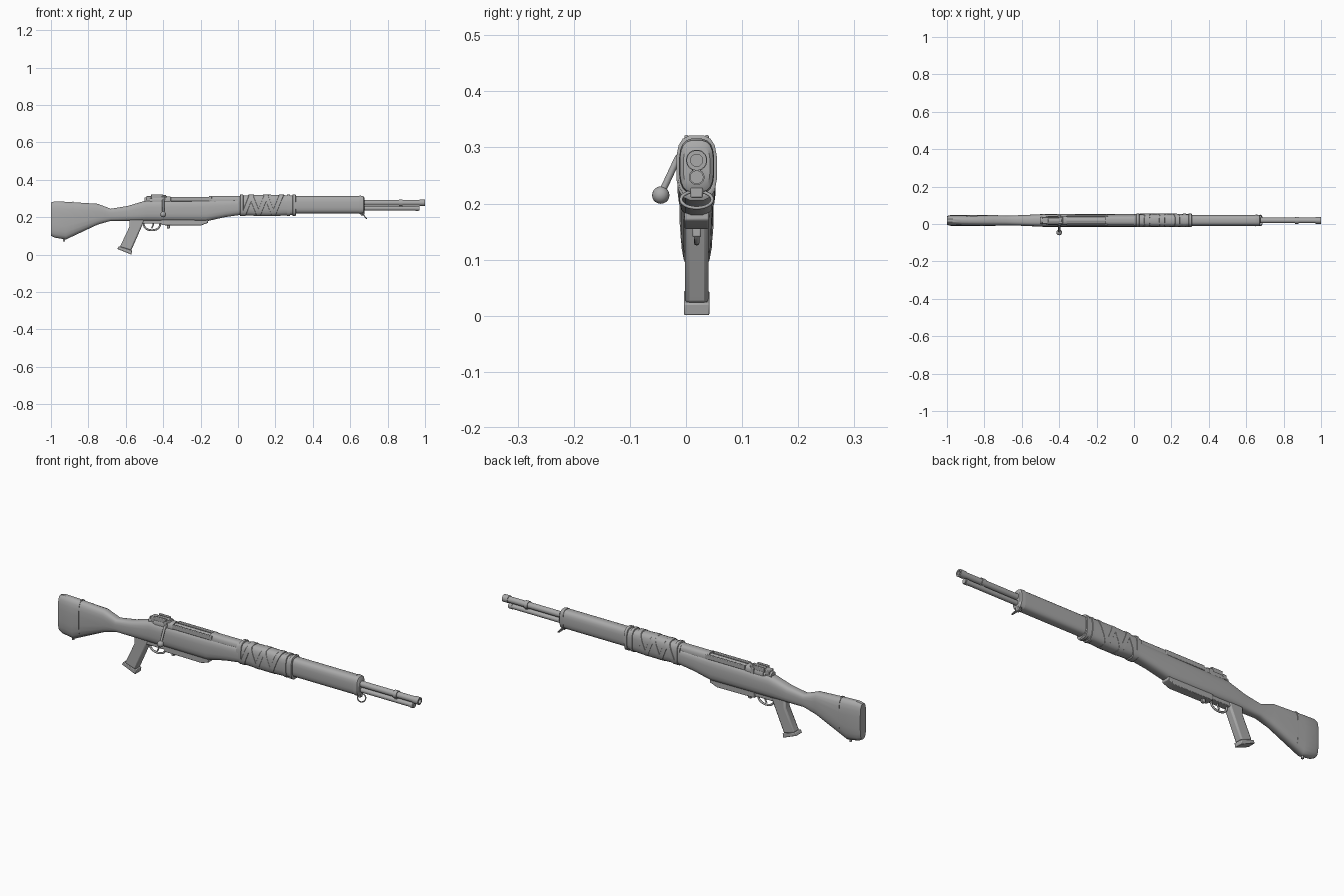
import bpy
import bmesh
import math

if "Cube" in bpy.data.objects:
    bpy.data.objects.remove(bpy.data.objects["Cube"])

MIDDLE = .019         # centre plane of the rifle
BORE = .277           # height of the barrel axis
BUTT, FORE = .058, .068   # stock widths
GUARD = .06           # handguard width

grey = bpy.data.materials.new("plain grey")
grey.use_nodes = True
grey.diffuse_color = (.4, .4, .4, 1)
shader = grey.node_tree.nodes["Principled BSDF"]
shader.inputs["Base Color"].default_value = grey.diffuse_color


def finish(bm, name, bevel=0):
    bmesh.ops.recalc_face_normals(bm, faces=bm.faces)
    mesh = bpy.data.meshes.new(name)
    bm.to_mesh(mesh)
    bm.free()
    mesh.materials.append(grey)
    obj = bpy.data.objects.new(name, mesh)
    bpy.context.collection.objects.link(obj)
    if bevel:
        modifier = obj.modifiers.new("rounding", 'BEVEL')
        modifier.width = bevel
        modifier.segments = 2
        modifier.limit_method = 'ANGLE'
    bpy.ops.object.select_all(action='DESELECT')
    obj.select_set(True)
    bpy.context.view_layer.objects.active = obj
    bpy.ops.object.shade_smooth_by_angle(angle=math.radians(35))


def skin(bm, rings):
    for ring, following in zip(rings, rings[1:]):
        for i in range(len(ring)):
            bm.faces.new((ring[i - 1], ring[i], following[i], following[i - 1]))
    bm.faces.new(rings[0])
    bm.faces.new(rings[-1])


def loft(name, stations, power=.65, sides=20, lean=0):
    """Rounded sections along x; each station is x, bottom, top, width."""
    bm = bmesh.new()
    rings = []
    for x, bottom, top, width in stations:
        ring = []
        for i in range(sides):
            angle = math.tau * (i + .5) / sides
            across, up = math.cos(angle), math.sin(angle)
            y = math.copysign(abs(across) ** power, across) * width / 2
            z = math.copysign(abs(up) ** power, up) * (top - bottom) / 2
            ring.append(bm.verts.new((x + lean * z, MIDDLE + y, (bottom + top) / 2 + z)))
        rings.append(ring)
    skin(bm, rings)
    finish(bm, name)


def tube(name, start, end, height, radius, hollow=False):
    """Round bar along x, with an optional bored end."""
    profile = [(start, radius), (end, radius)]
    if hollow:
        profile += [(end, radius * .6), ((start + end) / 2, radius * .6)]
    loft(name, [(x, height - r, height + r, r * 2) for x, r in profile], power=1)


def plate(name, outline, width, bevel=.003, y=MIDDLE):
    """Side outline in x and z, given a thickness across y."""
    bm = bmesh.new()
    rings = []
    for face in (y - width / 2, y + width / 2):
        rings.append([bm.verts.new((x, face, z)) for x, z in outline])
    skin(bm, rings)
    finish(bm, name, bevel)


def box(name, start, end, bottom, top, width, y=MIDDLE):
    outline = [(start, bottom), (end, bottom), (end, top), (start, top)]
    plate(name, outline, width, y=y)


def rod(name, points, radius, cyclic=False):
    curve = bpy.data.curves.new(name, 'CURVE')
    curve.dimensions = '3D'
    curve.bevel_depth = radius
    curve.bevel_resolution = 2
    curve.use_fill_caps = True
    spline = curve.splines.new('POLY')
    spline.points.add(len(points) - 1)
    for point, position in zip(spline.points, points):
        point.co = (*position, 1)
    spline.use_cyclic_u = cyclic
    curve.materials.append(grey)
    obj = bpy.data.objects.new(name, curve)
    bpy.context.collection.objects.link(obj)


# Stock: butt, wrist and fore body in one skin
loft("stock", [(-1, .1, .28, GUARD * .8), (-.98, .09, .285, BUTT),
               (-.92, .08, .283, BUTT), (-.75, .16, .272, BUTT),
               (-.68, .18, .245, BUTT * .9), (-.59, .18, .26, BUTT),
               (-.49, .18, .29, FORE), (-.17, .177, .295, FORE),
               (-.07, .2, .295, FORE), (.02, .213, .297, FORE),
               (.31, .22, .3, GUARD)])
loft("butt_band", [(x, .1, .284, GUARD + .001) for x in (-.886, -.88)])
rod("rear_sling_stud", [(-.93, MIDDLE, .09), (-.93, MIDDLE, .07)], .006)

# Handguard with a stepped nose cap
loft("handguard", [(.29, .22, .313, GUARD), (.66, .22, .313, GUARD)])
loft("nose_cap", [(.65, .217, .316, GUARD + .003), (.67, .22, .313, GUARD),
                  (.676, .23, .303, GUARD * .8)])

# Cloth wrap: bulging sleeve, crossing strips and straight end bands
sleeve = []
for i in range(7):
    bulge = .007 * math.sin(math.pi * i / 6)
    sleeve.append((.31 * i / 6, .212 - bulge, .314 + bulge, FORE + bulge / 2))
loft("wrap_sleeve", sleeve, sides=16)


def strip(name, x, half, lean):
    stations = []
    for side, sink in ((-1, .003), (-.8, 0), (.8, 0), (1, .003)):
        stations.append((x + side * half, .205 + sink, .322 - sink, .073 - sink * 2))
    loft(name, stations, sides=16, lean=lean)


for i in range(5):
    strip(f"crossing_strip_{i}", .05 + i * .04, .014, .4 * (-1) ** i)
for name, x in (("rear", .02), ("front", .27), ("end", .3)):
    strip(f"{name}_wrap_band", x, .009, 0)

# Barrel, muzzle and the tube below it
tube("barrel", .6, .98, BORE, .015)
tube("front_band", .86, .88, BORE, .019)
tube("muzzle", .97, 1, BORE, .018, hollow=True)
tube("lower_tube", .6, .97, BORE - .03, .012)
tube("lower_tube_cap", .95, .965, BORE - .03, .014)
box("barrel_bracket", .862, .878, BORE - .03, BORE, .016)

# Sling loop under the nose cap
box("sling_mount", .655, .675, .21, .23, .022)
turns = [math.tau * i / 20 for i in range(20)]
rod("sling_loop", [(.675 - .012 * math.sin(t), MIDDLE + .028 * math.cos(t),
                    .207 + .015 * math.sin(t)) for t in turns], .003, cyclic=True)

# Receiver, bolt and rear sight
loft("receiver", [(x, .25, .304, .046) for x in (-.47, .02)])
loft("receiver_ring", [(x, .25, .314, .053) for x in (-.155, .02)])
loft("receiver_bridge", [(x, .25, .311, .05) for x in (-.46, -.36)])
tube("bolt", -.5, -.15, .288, .018)
for side, label in ((-1, "right"), (1, "left")):
    box(f"{label}_receiver_rail", -.36, -.14, .285, .309, .008, MIDDLE + side * .023)
    box(f"{label}_sight_wall", -.465, -.4, .3, .322, .008, MIDDLE + side * .018)
box("sight_base", -.49, -.38, .29, .313, .036)
box("sight_leaf", -.46, -.385, .3, .319, .018)
box("bolt_collar", -.41, -.39, .275, .31, .054)

# Bolt handle on the right side
rod("bolt_handle", [(-.4, 0, .297), (-.4, -.015, .28), (-.4, -.043, .22)], .006)
bm = bmesh.new()
bmesh.ops.create_uvsphere(bm, u_segments=16, v_segments=10, radius=.0155)
bmesh.ops.translate(bm, verts=bm.verts, vec=(-.4, -.045, .215))
finish(bm, "bolt_knob")

# Pistol grip with its base cap
plate("pistol_grip", [(-.58, .19), (-.5, .19), (-.51, .16), (-.572, .02),
                      (-.632, .04), (-.58, .15)], .042, bevel=.008)
plate("grip_cap", [(-.57, 0), (-.566, .022), (-.637, .045), (-.645, .03)], .046)

# Trigger group and magazine floor
bow = [math.pi * i / 12 for i in range(13)]
rod("trigger_guard", [(-.46 + .045 * math.cos(t), MIDDLE, .178 - .048 * math.sin(t) ** .6)
                      for t in bow], .005)
rod("trigger", [(-.455, MIDDLE, .18), (-.452, MIDDLE, .16), (-.462, MIDDLE, .14)], .004)
box("trigger_plate", -.52, -.38, .165, .19, .036)
plate("magazine_floor", [(-.41, .157), (-.2, .155), (-.16, .17), (-.16, .19),
                         (-.41, .19)], .044)
box("magazine_catch", -.38, -.364, .14, .17, .016)
